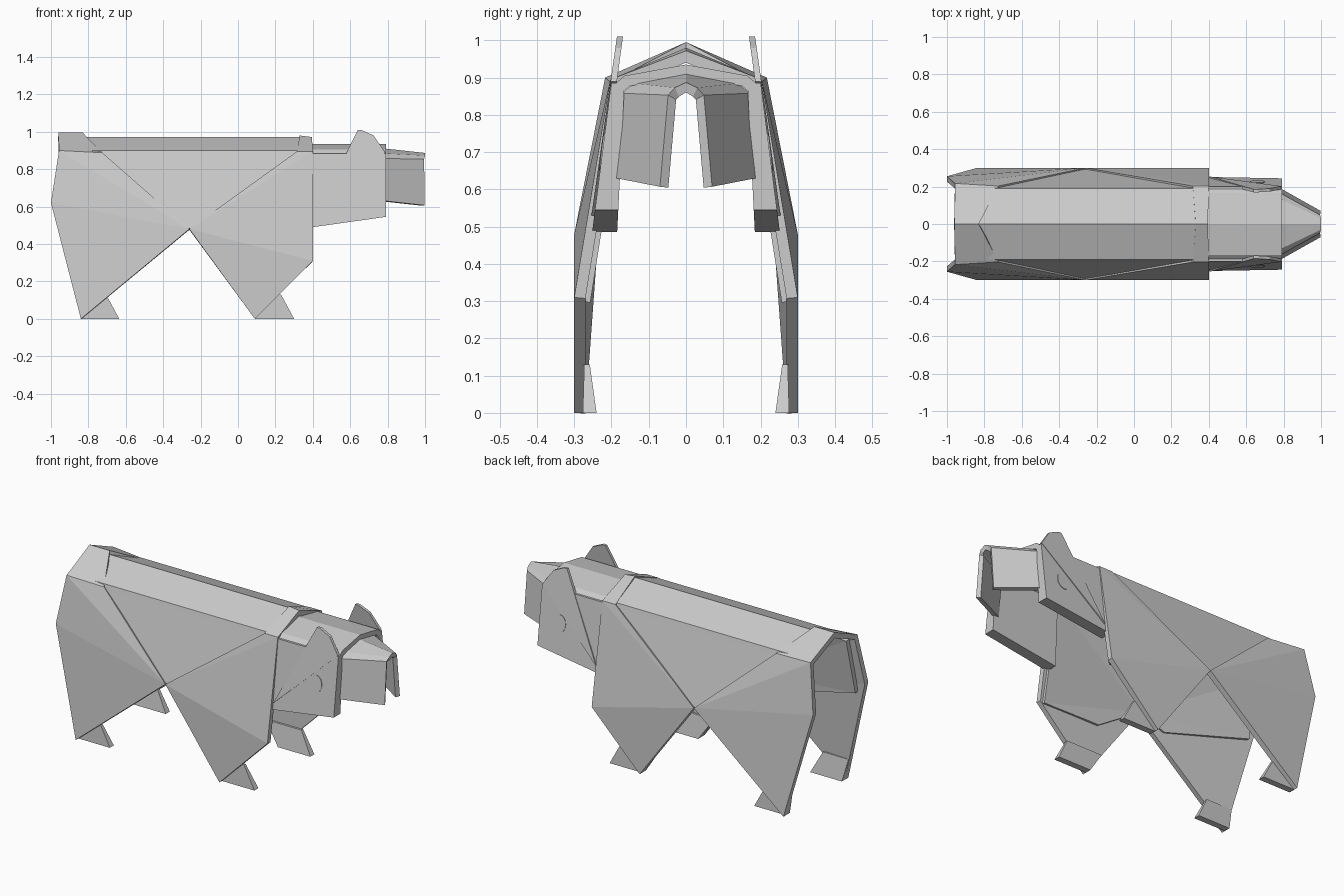
import bpy, bmesh, math
from mathutils import Vector

if "Cube" in bpy.data.objects:
    bpy.data.objects.remove(bpy.data.objects["Cube"])


def finish(name, bm, paper=0.0):
    """Make an object mirrored across y, optionally thickened inward like folded paper."""
    me = bpy.data.meshes.new(name)
    bm.to_mesh(me)
    bm.free()
    ob = bpy.data.objects.new(name, me)
    bpy.context.collection.objects.link(ob)
    m = ob.modifiers.new("mirror", 'MIRROR')
    m.use_axis = (False, True, False)
    if paper:
        s = ob.modifiers.new("paper", 'SOLIDIFY')
        s.thickness = paper
        s.offset = -1
        s.use_even_offset = True
    return ob


def sheet(name, pts, faces, paper):
    """Folded sheet: pts maps letters to positions, faces are letter strings."""
    bm = bmesh.new()
    v = {k: bm.verts.new(p) for k, p in pts.items()}
    for f in faces:
        face = bm.faces.new([v[c] for c in f])
        face.normal_update()
        if face.normal.dot(Vector((0, 1, 1))) < 0:
            face.normal_flip()
    return finish(name, bm, paper)


def plate(name, outline, outer, inner):
    """Solid plate from an x-z outline; outer and inner give y for each height."""
    bm = bmesh.new()
    a = [bm.verts.new((x, outer(z), z)) for x, z in outline]
    b = [bm.verts.new((x, inner(z), z)) for x, z in outline]
    n = len(outline)
    bm.faces.new(a)
    bm.faces.new(b[::-1])
    for i in range(n):
        j = (i + 1) % n
        bm.faces.new((a[j], a[i], b[i], b[j]))
    bmesh.ops.recalc_face_normals(bm, faces=bm.faces)
    return finish(name, bm)


# Middle body with hanging inner layer
sheet("body", {
    'A': (-0.86, 0, 0.972), 'B': (0.36, 0, 0.972),
    'C': (0.36, 0.19, 0.90), 'D': (-0.86, 0.19, 0.90),
    'E': (0.37, 0.196, 0.875), 'F': (-0.92, 0.196, 0.875),
    'N': (-0.26, 0.292, 0.485),
    'G': (0.385, 0.287, 0.30), 'H': (0.02, 0.287, 0.30),
    'R': (-0.95, 0.24, 0.56), 'S': (-0.42, 0.285, 0.42)},
    ["ABCD", "DCEF", "FEN", "ENG", "NGH", "FNR", "RNS"], 0.03)

# Front legs with shoulder collar
sheet("front_legs", {
    'A': (0.33, 0, 0.98), 'B': (0.395, 0, 0.972),
    'C': (0.40, 0.203, 0.895), 'D': (0.315, 0.203, 0.895),
    'N': (-0.26, 0.30, 0.48), 'T': (0.09, 0.30, 0), 'F': (0.40, 0.30, 0.31)},
    ["ABCD", "CDN", "CNF", "NTF"], 0.03)

# Rear legs with rump cover
sheet("rear_legs", {
    'A': (-0.83, 0, 0.995), 'B': (-0.96, 0, 0.995),
    'C': (-0.957, 0.217, 0.90), 'D': (-0.725, 0.203, 0.888),
    'N': (-0.26, 0.30, 0.48), 'R': (-1.0, 0.255, 0.62), 'T': (-0.84, 0.30, 0)},
    ["ABCD", "CDN", "CNR", "RNT"], 0.03)

# Feet tucked inside each leg tip
for name, x, back, toe in (("front_feet", 0.09, 0.0, 0.30), ("rear_feet", -0.84, -0.87, -0.635)):
    plate(name, [(x, 0), (toe, 0), (toe - 0.07, 0.13), (back, 0.13)],
          lambda z: 0.277 - 0.03 * z, lambda z: 0.24 + 0.14 * z)

# Head roof
sheet("head_roof", {
    'A': (0.37, 0, 0.935), 'B': (0.79, 0, 0.935),
    'C': (0.79, 0.165, 0.905), 'D': (0.37, 0.165, 0.905),
    'E': (0.79, 0.20, 0.875), 'F': (0.37, 0.20, 0.875)},
    ["ABCD", "DCEF"], 0.03)


def cheek_y(z):
    return 0.25 - 0.128 * (z - 0.5)


# Cheeks
plate("cheeks", [(0.37, 0.486), (0.79, 0.545), (0.79, 0.885), (0.37, 0.885)],
      cheek_y, lambda z: 0.184 - 0.05 * (z - 0.5))

# Ear flaps folded up from the cheeks
plate("ears", [(0.405, 0.53), (0.64, 1.01), (0.66, 1.01), (0.725, 0.98), (0.787, 0.89)],
      lambda z: 0.254 - 0.143 * (z - 0.53), lambda z: 0.234 - 0.135 * (z - 0.53))

# Eyes
plate("eyes", [(0.66 + 0.04 * math.cos(i * math.tau / 16), 0.70 + 0.05 * math.sin(i * math.tau / 16))
               for i in range(16)],
      lambda z: cheek_y(z) + 0.003, lambda z: cheek_y(z) - 0.01)

# Snout, tapering forward and open underneath
sheet("snout", {
    'A': (0.77, 0, 0.912), 'B': (1.0, 0, 0.887),
    'C': (0.995, 0.048, 0.853), 'D': (0.77, 0.172, 0.858),
    'P': (0.77, 0.14, 0.885), 'Q': (1.0, 0.03, 0.873),
    'E': (0.998, 0.07, 0.607), 'F': (0.77, 0.198, 0.632)},
    ["ABQP", "PQCD", "DCEF"], 0.026)
